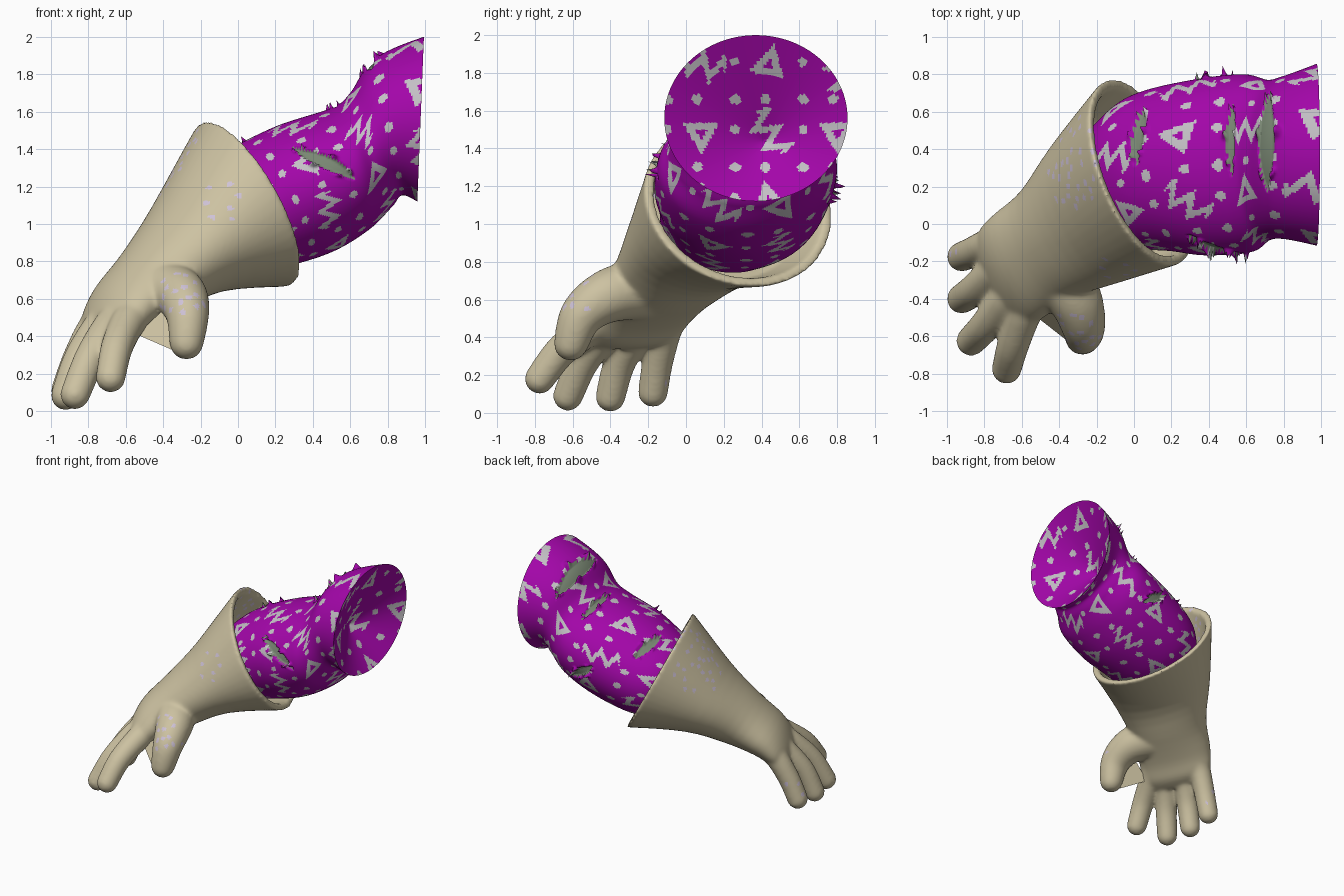
import bpy, bmesh, math, random
from mathutils import Vector as V

if "Cube" in bpy.data.objects:
    bpy.data.objects.remove(bpy.data.objects["Cube"])

random.seed(4)


def mat(name, rgb):
    m = bpy.data.materials.new(name)
    m.diffuse_color = (*rgb, 1)
    m.use_nodes = True
    m.node_tree.nodes["Principled BSDF"].inputs["Base Color"].default_value = m.diffuse_color
    return m


BEIGE = mat("beige rubber", (.61, .54, .36))
LILAC = mat("lilac speckle", (.62, .54, .68))
PURPLE = mat("purple cloth", (.37, .002, .40))
WHITE = mat("pale print", (.55, .53, .56))
SKIN = mat("grey green skin", (.19, .24, .17))


# section: centre xyz, plane normal xyz, half width, half height
def interp(S, s):
    i = min(int(s), len(S) - 2)
    t = s - i
    p0, p1, p2, p3 = (S[max(i - 1, 0)], S[i], S[i + 1], S[min(i + 2, len(S) - 1)])
    return [.5 * (2 * b + (c - a) * t + (2 * a - 5 * b + 4 * c - d) * t * t
                  + (3 * b - a - 3 * c + d) * t ** 3) for a, b, c, d in zip(p0, p1, p2, p3)]


def frame(sec):
    n = V(sec[3:6]).normalized()
    up = (V((0, 0, 1)) - n * n.z).normalized()
    return V(sec[:3]), up.cross(n), up


def ring(bm, sec, n, scale=lambda a: 1):
    c, e1, e2 = frame(sec)
    out = []
    for k in range(n):
        a = 2 * math.pi * k / n
        out.append(bm.verts.new(c + (e1 * math.cos(a) * sec[6] + e2 * math.sin(a) * sec[7]) * scale(a)))
    return out


def bridge(bm, r0, r1):
    n = len(r0)
    return [bm.faces.new((r0[k], r0[(k + 1) % n], r1[(k + 1) % n], r1[k])) for k in range(n)]


def finish(bm, name, mats):
    me = bpy.data.meshes.new(name)
    bm.to_mesh(me)
    bm.free()
    ob = bpy.data.objects.new(name, me)
    bpy.context.collection.objects.link(ob)
    for m in mats:
        me.materials.append(m)
    return ob


# ---------- glove: hollow cuff and palm loft, fingers as sphere chains, fused by remesh
G = [(-.74, -.34, .38, .70, .35, .62, .22, .06),
     (-.69, -.29, .45, .70, .35, .62, .29, .12),
     (-.61, -.22, .56, .70, .35, .62, .305, .16),
     (-.45, -.10, .70, .72, .35, .60, .32, .21),
     (-.25, .06, .88, .76, .35, .55, .41, .29),
     (.05, .28, 1.11, .83, .33, .46, .53, .50)]
bm = bmesh.new()
rings = [ring(bm, interp(G, k / 4), 48) for k in range(4 * (len(G) - 1) + 1)]
rim = G[-1]
mid = interp(G, 4.45)
rings.append(ring(bm, (*rim[:6], rim[6] - .055, rim[7] - .055), 48))
rings.append(ring(bm, (*mid[:6], mid[6] - .05, mid[7] - .05), 48))
for a, b in zip(rings, rings[1:]):
    bridge(bm, a, b)
bm.faces.new(rings[0])
bm.faces.new(rings[-1])

digits = [  # base, middle, tip points, base radius, tip radius
    ([(-.56, -.42, .51), (-.60, -.51, .45), (-.65, -.66, .33), (-.68, -.775, .18)], .10, .08),
    ([(-.62, -.32, .51), (-.69, -.41, .44), (-.79, -.54, .28), (-.87, -.625, .09)], .10, .08),
    ([(-.67, -.20, .51), (-.75, -.26, .43), (-.85, -.35, .27), (-.92, -.40, .085)], .10, .08),
    ([(-.71, -.08, .51), (-.78, -.11, .43), (-.86, -.15, .27), (-.92, -.175, .11)], .09, .08),
    ([(-.42, -.22, .66), (-.31, -.41, .62), (-.27, -.55, .52), (-.275, -.61, .365)], .17, .09)]
for pts, r0, r1 in digits:
    for k in range(25):
        t = k / 24
        p = interp(pts, t * 3)
        s = bmesh.ops.create_icosphere(bm, subdivisions=3, radius=r0 + (r1 - r0) * t)
        bmesh.ops.translate(bm, verts=s["verts"], vec=p[:3])
bmesh.ops.recalc_face_normals(bm, faces=bm.faces)
glove = finish(bm, "glove", [BEIGE, LILAC])
rem = glove.modifiers.new("fuse", 'REMESH')
rem.mode = 'VOXEL'
rem.voxel_size = .013
sm = glove.modifiers.new("soften", 'SMOOTH')
sm.factor = .5
sm.iterations = 14
bpy.context.view_layer.objects.active = glove
glove.select_set(True)
bpy.ops.object.modifier_apply(modifier="fuse")
bpy.ops.object.modifier_apply(modifier="soften")

# lilac speckles in clusters on the glove, kept apart from each other
me = glove.data
for p in me.polygons:
    p.material_index = 0
    p.use_smooth = True
for c, rad, count in (((-.30, .33, 1.28), .27, 60), ((-.30, -.55, .60), .16, 20),
                      ((-.08, -.2, 1.1), .13, 10), ((-.93, -.1, .2), .1, 4)):
    near = [p for p in me.polygons if (p.center - V(c)).length < rad]
    random.shuffle(near)
    dots = []
    for p in near:
        if len(dots) < count and all((p.center - o).length > .048 for o in dots):
            dots.append(p.center.copy())
    for p in near:
        if any((p.center - o).length < .0165 for o in dots):
            p.material_index = 1

# thin web of rubber between thumb and palm
bm = bmesh.new()
bm.faces.new([bm.verts.new(p) for p in ((-.54, -.48, .41), (-.31, -.66, .31), (-.38, -.46, .56))])
finish(bm, "thumb_web", [BEIGE])

# ---------- sleeve: bent tube with a sunken upper end
S = [(-.09, .19, .99, .83, .33, .46, .01, .01),
     (-.07, .20, 1.0, .83, .33, .46, .36, .29),
     (.10, .27, 1.08, .85, .25, .46, .43, .345),
     (.35, .30, 1.185, .91, .10, .41, .47, .367),
     (.60, .325, 1.295, .95, .05, .29, .475, .34),
     (.71, .34, 1.395, .94, 0, .34, .43, .325),
     (.80, .355, 1.515, .98, 0, .21, .435, .37),
     (.975, .37, 1.56, 1, 0, -.04, .485, .44)]
# slits: start (angle, station), end, half width
TEARS = [((138, 3.0), (188, 3.9), .15), ((38, 2.5), (82, 2.35), .10), ((48, 4.1), (98, 4.1), .13),
         ((35, 5.8), (115, 5.9), .25), ((8, 3.2), (-25, 3.6), .13)]


def tear(a, s):
    """Distance to nearest tear in half widths, and position along it."""
    best = (9, 0)
    for (a0, s0), (a1, s1), w in TEARS:
        d = (math.degrees(a) - min(a0, a1) + 60) % 360 - 60 + min(a0, a1)
        t = (d - a0) / (a1 - a0)
        if 0 < t < 1:
            q = abs(s - s0 - (s1 - s0) * t) / (w * 4 * t * (1 - t) + .01)
            best = min(best, (q, t))
    return best


def printed(u, v, cell=.36):
    """True where the cloth print (zigzags, triangles, dots) is pale."""
    i, j = math.floor(u / cell), math.floor(v / cell)
    x, y = u - (i + .5) * cell, v - (j + .5) * cell
    if math.hypot((cell / 2 - abs(x)) * .8, cell / 2 - abs(y)) < .025:
        return True
    if math.hypot(x + .02, cell / 2 - abs(y)) < .027 or math.hypot(cell / 2 - abs(x), y - .02) < .025:
        return True
    r = (i * 2.1 + j * 1.3)
    x, y = x * math.cos(r) - y * math.sin(r), x * math.sin(r) + y * math.cos(r)
    if (i + j) % 2:
        line = .11 * (2 * abs((x / .11) % 1 - .5) - .5)
        return abs(x) < .13 and abs(y - line) < .036
    d = max(x * math.cos(k) + y * math.sin(k) for k in (.5, .5 + 2.094, .5 + 4.189))
    return .018 < d < .056


N, ROWS = 256, 168
bm = bmesh.new()
prev, dist, lastc = None, 0, None
for r in range(ROWS + 1):
    s = (len(S) - 1) * r / ROWS
    # straight steps in the hidden end cap, smooth curve elsewhere
    sec = [a + (b - a) * s for a, b in zip(S[0], S[1])] if s < 1 else interp(S[1:], s - 1)

    def lift(a):
        q, t = tear(a, s)
        if q < 1:
            return .95
        if q < 1.7:
            return 1 + .15 * max(0, math.sin(t * 17)) ** 3 * (1.7 - q) / .7
        return 1

    cur = ring(bm, sec, N, lift)
    c = V(sec[:3])
    if prev:
        step = (c - lastc).length
        for k, f in enumerate(bridge(bm, prev, cur)):
            a = 2 * math.pi * (k + .5) / N
            q = tear(a, s - .02)[0]
            f.material_index = 2 if q < 1 else int(printed(a / (2 * math.pi) * 2.88, dist + step / 2))
            f.smooth = True
        dist += step
    prev, lastc = cur, c

# sunken end: the cloth folds inward to a shallow hollow
apex = V((.74, .42, 1.44))
outer = [v.co.copy() for v in prev]
for r in range(1, 33):
    t = r / 32.5
    cur = [bm.verts.new(o.lerp(apex, t)) for o in outer]
    for f in bridge(bm, prev, cur):
        c = f.calc_center_median()
        f.material_index = int(printed(c.y + .1, c.z + .14))
        f.smooth = r > 1
    prev = cur
bm.faces.new(prev)
sleeve = finish(bm, "torn_sleeve", [PURPLE, WHITE, SKIN])
